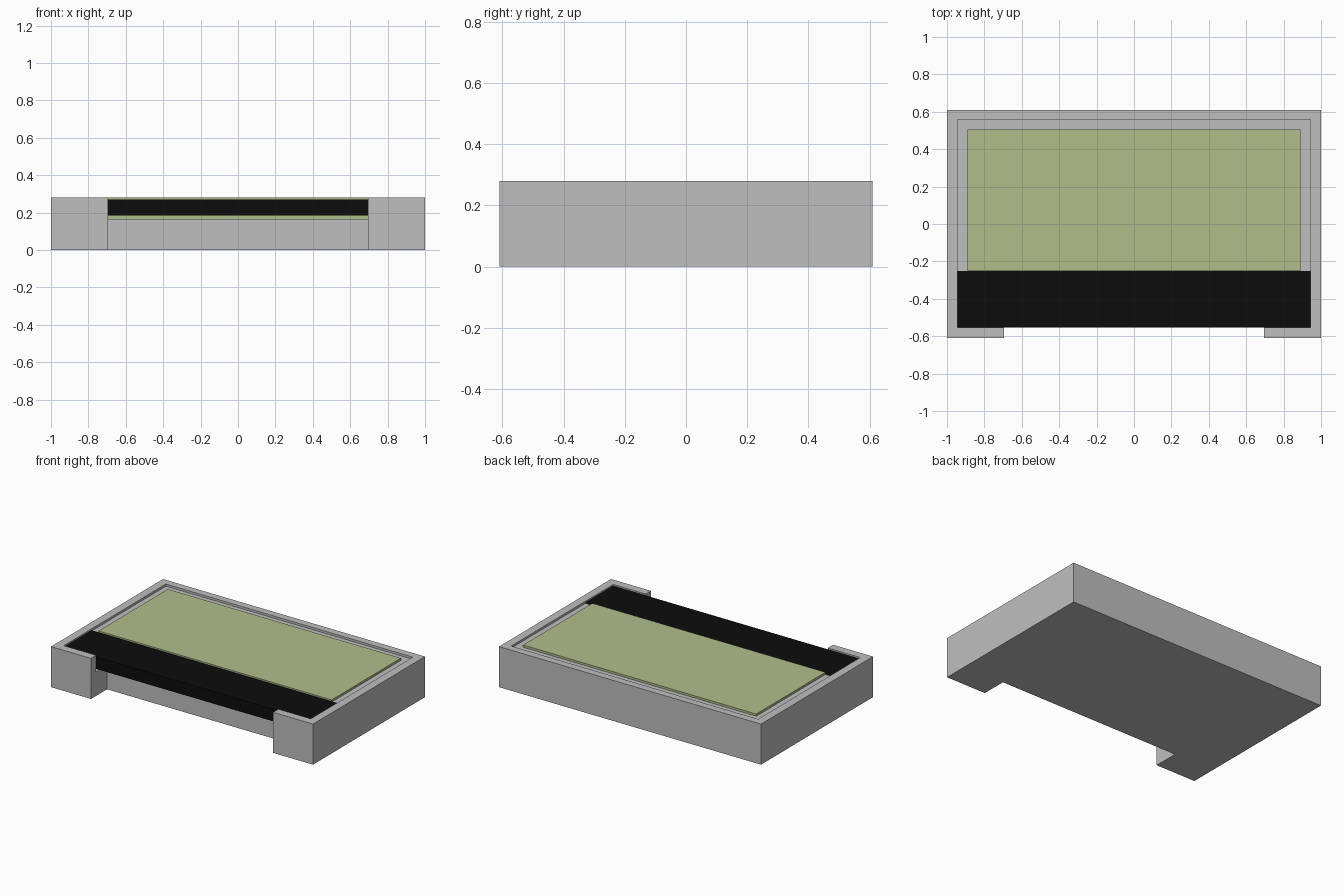
import bpy
import bmesh

cube = bpy.data.objects.get("Cube")
if cube:
    bpy.data.objects.remove(cube, do_unlink=True)


def material(name, rgb):
    m = bpy.data.materials.new(name)
    m.use_nodes = True
    m.diffuse_color = (*rgb, 1)
    m.node_tree.nodes["Principled BSDF"].inputs["Base Color"].default_value = (*rgb, 1)
    return m


GREY = material("light_grey", (0.52, 0.52, 0.52))
GREEN = material("pale_green", (0.44, 0.51, 0.26))
BLACK = material("black", (0.0037, 0.0037, 0.0037))


def prism(name, outline, z0, z1, mat):
    """Extrude a flat outline from z0 up to z1."""
    bm = bmesh.new()
    base = bm.faces.new([bm.verts.new((x, y, z0)) for x, y in outline])
    top = bmesh.ops.extrude_face_region(bm, geom=[base], use_keep_orig=True)["geom"]
    verts = [g for g in top if isinstance(g, bmesh.types.BMVert)]
    bmesh.ops.translate(bm, verts=verts, vec=(0, 0, z1 - z0))
    bmesh.ops.recalc_face_normals(bm, faces=bm.faces)
    mesh = bpy.data.meshes.new(name)
    bm.to_mesh(mesh)
    bm.free()
    mesh.materials.append(mat)
    ob = bpy.data.objects.new(name, mesh)
    bpy.context.collection.objects.link(ob)
    return ob


def mirrored(half):
    """Complete an outline whose +x half runs from front to back."""
    return half + [(-x, y) for x, y in reversed(half)]


def rect(x, y0, y1):
    return mirrored([(x, y0), (x, y1)])


W, IN, D = 1.0, 0.943, 0.61        # outer half width, inner half width, half depth
YF, YB = -0.553, 0.56              # inner front and back limits
POST, NOTCH = 0.695, -0.435        # post inner edge and recessed front wall
FLOOR, RIM = 0.165, 0.28

# Outer wall, wrapping round to the two front posts
prism("outer_wall", mirrored([(IN, YB), (IN, YF), (POST, YF), (POST, -D), (W, -D), (W, D)]),
      0, RIM, GREY)

# Solid base with a notch between the posts
prism("base", mirrored([(POST, NOTCH), (POST, YF), (IN, YF), (IN, YB)]), 0, FLOOR, GREY)

# Ledge around the back and sides of the panel
prism("inner_ledge", mirrored([(0.89, 0.505), (0.89, -0.25), (IN, -0.25), (IN, YB)]),
      FLOOR, 0.265, GREY)

# Raised panel
prism("green_panel", rect(0.89, -0.25, 0.505), FLOOR, RIM, GREEN)

# Dark strip held above the front of the base
prism("black_strip", rect(IN, YF, -0.25), 0.185, 0.27, BLACK)
